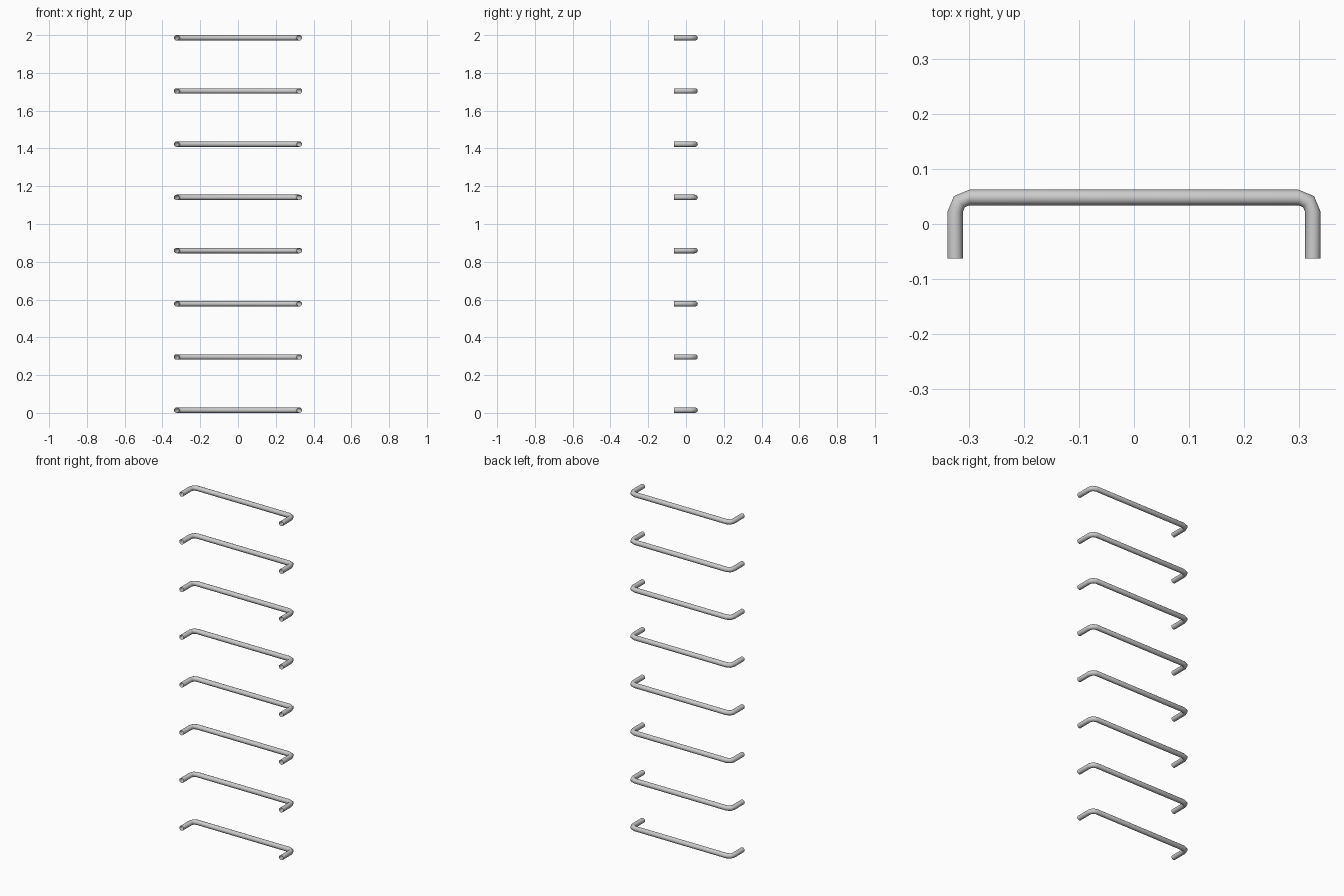
import bpy, bmesh
from math import sin, cos, pi, radians

if "Cube" in bpy.data.objects:
    bpy.data.objects.remove(bpy.data.objects["Cube"])

R = 0.0142            # tube radius
SIDES = 12
BEND = 0.026          # centre-line bend radius
HX, YF, YB = 0.3255, -0.0625, 0.0483
COUNT = 8

# Path of one U-shaped rung: (x, y, direction angle of the outward normal)
path = [(-HX, YF, 180)]
for a in (180, 135, 90):
    path.append((-HX + BEND + BEND * cos(radians(a)),
                 YB - BEND + BEND * sin(radians(a)), a))
path += [(-x, y, 180 - a) for x, y, a in reversed(path)]

# Sweep a circle along the path, ends left open
bm = bmesh.new()
rings = []
for x, y, a in path:
    nx, ny = cos(radians(a)), sin(radians(a))
    ring = []
    for i in range(SIDES):
        t = 2 * pi * i / SIDES
        ring.append(bm.verts.new((x + nx * R * cos(t), y + ny * R * cos(t), R * sin(t))))
    rings.append(ring)
for r0, r1 in zip(rings, rings[1:]):
    for i in range(SIDES):
        j = (i + 1) % SIDES
        bm.faces.new((r0[i], r1[i], r1[j], r0[j])).smooth = True
bmesh.ops.recalc_face_normals(bm, faces=bm.faces)
# Make sure the tube faces outward
bm.faces.ensure_lookup_table()
top = max(bm.faces, key=lambda f: f.calc_center_median().z)
if top.normal.z < 0:
    bmesh.ops.reverse_faces(bm, faces=bm.faces)
mesh = bpy.data.meshes.new("rung")
bm.to_mesh(mesh)
bm.free()

# Stack of evenly spaced rungs
for k in range(COUNT):
    rung = bpy.data.objects.new(f"ladder_rung_{k + 1}", mesh)
    rung.location.z = R + k * (2 - 2 * R) / (COUNT - 1)
    bpy.context.collection.objects.link(rung)
